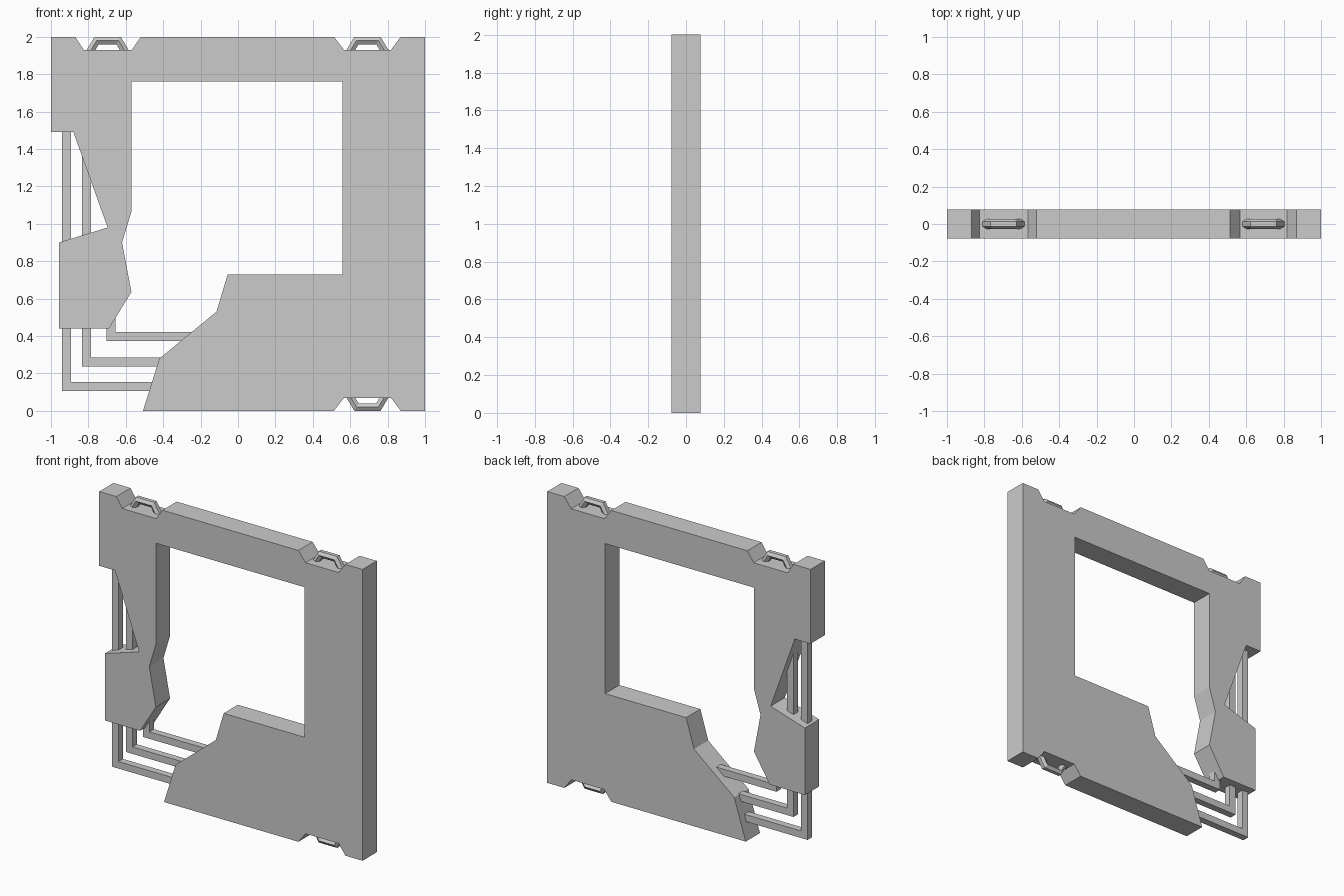
import bpy, bmesh

if "Cube" in bpy.data.objects:
    bpy.data.objects.remove(bpy.data.objects["Cube"])

HALF = 0.077  # half thickness of the wall


def finish(name, bm):
    bmesh.ops.recalc_face_normals(bm, faces=bm.faces)
    me = bpy.data.meshes.new(name)
    bm.to_mesh(me)
    bm.free()
    ob = bpy.data.objects.new(name, me)
    bpy.context.collection.objects.link(ob)
    return ob


def slab(name, pts, h):
    """Extrude an (x, z) outline symmetrically along y."""
    bm = bmesh.new()
    a = [bm.verts.new((x, -h, z)) for x, z in pts]
    b = [bm.verts.new((x, h, z)) for x, z in pts]
    bm.faces.new(a)
    bm.faces.new(b[::-1])
    n = len(pts)
    for i in range(n):
        j = (i + 1) % n
        bm.faces.new((a[i], b[i], b[j], a[j]))
    return finish(name, bm)


def handle(name, cx, flip):
    """Hexagonal bar bent into a trapezoid arch; flip puts it on the bottom edge."""
    outer = [(-.118, 1.92), (-.07, 2.0), (.07, 2.0), (.118, 1.92)]
    inner = [(-.071, 1.92), (-.047, 1.96), (.047, 1.96), (.071, 1.92)]
    section = [(0, -.013), (0, .013), (.5, .027), (1, .013), (1, -.013), (.5, -.027)]
    bm = bmesh.new()
    rings = []
    for (ox, oz), (ix, iz) in zip(outer, inner):
        ring = []
        for t, y in section:
            z = oz + (iz - oz) * t
            ring.append(bm.verts.new((cx + ox + (ix - ox) * t, y, 2 - z if flip else z)))
        rings.append(ring)
    for r, s in zip(rings, rings[1:]):
        for i in range(6):
            j = (i + 1) % 6
            bm.faces.new((r[i], r[j], s[j], s[i]))
    bm.faces.new(rings[0])
    bm.faces.new(rings[-1][::-1])
    return finish(name, bm)


# Broken wall with window opening and edge notches
slab("broken_wall", [
    (-1, 2), (-.87, 2), (-.825, 1.93), (-.567, 1.93), (-.52, 2),
    (.513, 2), (.567, 1.93), (.818, 1.93), (.87, 2), (1, 2),
    (1, 0), (.87, 0), (.818, .07), (.567, .07), (.513, 0),
    (-.508, 0), (-.42, .28), (-.115, .53), (-.055, .73), (.56, .73),
    (.56, 1.76), (-.57, 1.76), (-.57, 1.065), (-.62, .9), (-.57, .635),
    (-.69, .44), (-.957, .44), (-.957, .9), (-.697, .98), (-.88, 1.49), (-1, 1.49),
], HALF)

# L-shaped reinforcement bars exposed in the break
W = 0.048
for i, (x, z, right, top) in enumerate([
        (-.94, .107, -.42, 1.52), (-.833, .236, -.38, 1.42), (-.704, .374, -.2, .6)]):
    slab(f"rebar_{i + 1}", [
        (x, z), (right, z), (right, z + W), (x + W, z + W), (x + W, top), (x, top)], W / 2)

# Lifting handles in the notches
for name, cx, flip in [("handle_top_left", -.697, False),
                       ("handle_top_right", .692, False),
                       ("handle_bottom_right", .692, True)]:
    handle(name, cx, flip)
